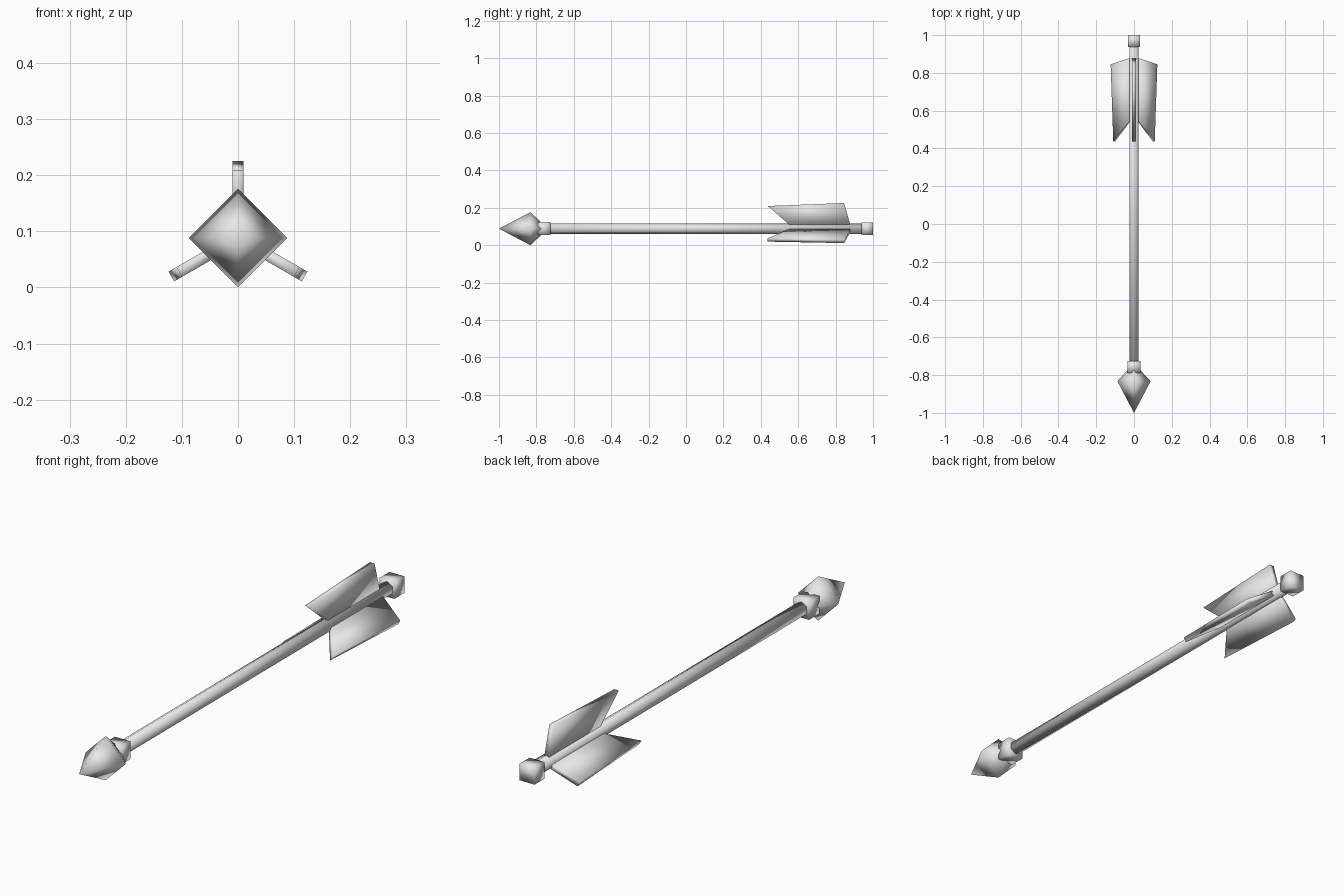
import bpy, bmesh, math
from mathutils import Vector, Matrix

cube = bpy.data.objects.get("Cube")
if cube:
    bpy.data.objects.remove(cube, do_unlink=True)

AXIS_Z = 0.088  # height of the shaft's centre line

grey = bpy.data.materials.new("light_grey")
grey.use_nodes = True
grey.diffuse_color = (0.8, 0.8, 0.8, 1)
grey.node_tree.nodes["Principled BSDF"].inputs["Base Color"].default_value = (0.8, 0.8, 0.8, 1)


def finish(name, bm):
    """Turn a bmesh built around the y axis into a smooth-shaded object."""
    bmesh.ops.recalc_face_normals(bm, faces=bm.faces)
    for face in bm.faces:
        face.smooth = True
    mesh = bpy.data.meshes.new(name)
    bm.to_mesh(mesh)
    bm.free()
    mesh.materials.append(grey)
    obj = bpy.data.objects.new(name, mesh)
    obj.location.z = AXIS_Z
    bpy.context.collection.objects.link(obj)
    return obj


def lathe(name, sides, profile, turn=0.0):
    """Loft rings (y, radius) along y; zero radius makes a point."""
    bm = bmesh.new()
    rings = []
    for y, r in profile:
        angles = [turn + math.tau * i / sides for i in range(sides)]
        rings.append([bm.verts.new((r * math.sin(a), y, r * math.cos(a))) for a in angles])
    for a, b in zip(rings, rings[1:]):
        for i in range(sides):
            j = (i + 1) % sides
            bm.faces.new((a[i], a[j], b[j], b[i]))
    for ring in (rings[0], rings[-1]):
        bm.faces.new(ring)
    bmesh.ops.remove_doubles(bm, verts=bm.verts, dist=1e-5)
    return finish(name, bm)


# Hexagonal shaft with a ridge on top
lathe("shaft", 6, [(-0.76, 0.028), (0.96, 0.028)])

# Four-sided head, tapering back into the collar
lathe("arrow_head", 4, [(-1.0, 0.0), (-0.832, 0.088), (-0.775, 0.035)])

# Square collar behind the head and square end cap
corner = math.sqrt(2)
lathe("head_collar", 4, [(-0.79, 0.035 * corner), (-0.725, 0.035 * corner)], math.pi / 4)
lathe("end_cap", 4, [(0.937, 0.033 * corner), (1.0, 0.033 * corner)], math.pi / 4)

# Three slanted fins around the shaft
FIN = [(0.56, 0.015), (0.437, 0.121), (0.845, 0.137), (0.88, 0.015)]
for name, angle in (("top_fin", 0), ("left_fin", 120), ("right_fin", 240)):
    bm = bmesh.new()
    face = bm.faces.new([bm.verts.new((-0.01, y, r)) for y, r in FIN])
    side = bmesh.ops.extrude_face_region(bm, geom=[face])["geom"]
    bmesh.ops.translate(bm, verts=[v for v in side if isinstance(v, bmesh.types.BMVert)],
                        vec=Vector((0.02, 0, 0)))
    bm.transform(Matrix.Rotation(math.radians(angle), 4, "Y"))
    finish(name, bm)
